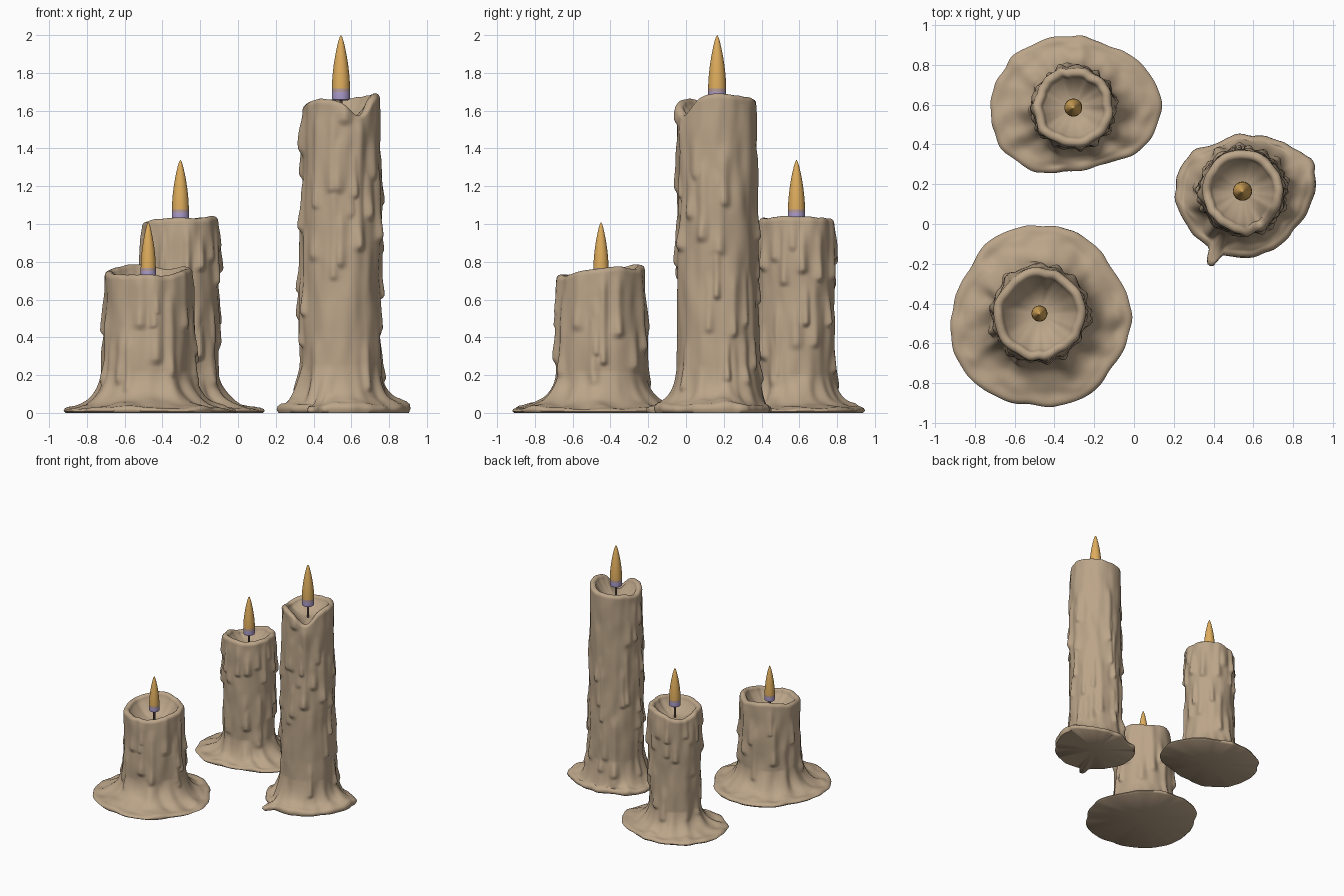
import bpy, bmesh, math, random
from mathutils import Vector, noise

if "Cube" in bpy.data.objects:
    bpy.data.objects.remove(bpy.data.objects["Cube"])

def material(name, rgb):
    m = bpy.data.materials.new(name)
    m.diffuse_color = (*rgb, 1)
    m.use_nodes = True
    m.node_tree.nodes["Principled BSDF"].inputs["Base Color"].default_value = m.diffuse_color
    return m

WAX = material("tan_wax", (0.50, 0.375, 0.25))
ORANGE = material("flame_orange", (0.74, 0.42, 0.11))
BLEND = material("flame_grey_band", (0.46, 0.33, 0.32))
PURPLE = material("flame_purple", (0.42, 0.34, 0.62))
WICK = material("dark_wick", (0.09, 0.06, 0.04))
N = 168  # segments around each candle


def smooth(x):
    x = min(1, max(0, x))
    return x * x * (3 - 2 * x)


def periodic(vals, th):
    """Catmull-Rom interpolation of values evenly spaced around the circle."""
    n = len(vals)
    f = (th / math.tau * n) % n
    i = int(f)
    t = f - i
    a, b, c, d = (vals[(i + k) % n] for k in (-1, 0, 1, 2))
    return b + 0.5 * t * (c - a + t * (2*a - 5*b + 4*c - d + t * (3*(b - c) + d - a)))


def adiff(a, b):
    return (a - b + math.pi) % math.tau - math.pi


def finish(bm, name, mats, angle=60):
    me = bpy.data.meshes.new(name)
    bm.to_mesh(me)
    bm.free()
    ob = bpy.data.objects.new(name, me)
    bpy.context.collection.objects.link(ob)
    for m in mats:
        me.materials.append(m)
    bpy.ops.object.select_all(action='DESELECT')
    ob.select_set(True)
    bpy.context.view_layer.objects.active = ob
    bpy.ops.object.shade_smooth_by_angle(angle=math.radians(angle))
    return ob


def skin(bm, rings, first, last):
    """Join rings of points with quads, closed by a centre point at both ends."""
    rows = [[bm.verts.new(p) for p in r] for r in rings]
    n = len(rows[0])
    a, b = bm.verts.new(first), bm.verts.new(last)
    faces = []
    for j in range(n):
        k = (j + 1) % n
        bm.faces.new((a, rows[0][k], rows[0][j]))
        bm.faces.new((b, rows[-1][j], rows[-1][k]))
        for i in range(len(rows) - 1):
            faces.append((i, bm.faces.new((rows[i][j], rows[i][k], rows[i+1][k], rows[i+1][j]))))
    return faces


def candle(name, cx, cy, r_low, r_top, puddle, rim, thick, foot_h, bowl_z, drips, spikes, wall_rows):
    top = sum(rim) / len(rim)

    # wall radius: taper, lumpy wax and running drips
    def wall(th, z):
        c, s = math.cos(th), math.sin(th)
        r = r_low + (r_top - r_low) * z / top
        r += 0.009 * noise.noise(Vector((c * 1.3 + cx * 9, s * 1.3, z * 3)))
        r += 0.009 * noise.noise(Vector((c * 3.2, s * 3.2 + cy * 9, z * 5)))
        extra = 0
        for a, zt, zb, w, amp in drips:
            d = adiff(th, a) * r / w
            if abs(d) < 2.5 and zb - w < z < zt + 0.1:
                v = smooth((z - zb + w) / (1.6 * w)) * smooth((zt + 0.1 - z) / 0.12)
                v *= 0.5 + 0.5 * math.exp(-((z - zb - w) / 0.07) ** 2)
                extra = max(extra, amp * v * math.exp(-d * d))
        return r + extra

    columns = []
    for j in range(N):
        th = math.tau * j / N
        c, s = math.cos(th), math.sin(th)
        H = periodic(rim, th) + 0.006 * noise.noise(Vector((c * 3, s * 3, cx * 5)))
        R = periodic(puddle, th) + 0.014 * noise.noise(Vector((c * 4, s * 4, cy * 7)))
        for a, w, amp in spikes:
            R += amp * math.exp(-(adiff(th, a) / w) ** 4)
        t = thick * (1 + 0.5 * noise.noise(Vector((c * 3, s * 3, 4 + cx))))
        # puddle edge
        pts = [(R - 0.01, 0), (R, 0.35 * t), (R - 0.005, 0.75 * t), (R - 0.022, t)]
        # puddle top sweeping up into the wall
        rw = wall(th, foot_h)
        p1 = rw + 0.02 + 0.05 * noise.noise(Vector((c * 3.5, s * 3.5, 9 + cx)))
        p0 = R - 0.022
        for i in range(1, 24):
            u = i / 24
            r = (1-u)**2 * p0 + 2*u*(1-u) * p1 + u*u * rw
            z = (1-u)**2 * t + 2*u*(1-u) * (t + 0.012) + u*u * foot_h
            r += (wall(th, z) - rw) * u
            z += 0.022 * noise.noise(Vector((c * r * 11, s * r * 11, cx * 3))) * (1 - u) * smooth(u * 6)
            pts.append((r, max(z, 0.012)))
        # wall
        z1 = H - 0.024
        for i in range(wall_rows + 1):
            z = foot_h + (z1 - foot_h) * i / wall_rows
            pts.append((wall(th, z), z))
        # rounded rim
        ro = pts[-1][0]
        for i in range(1, 8):
            a = math.pi * i / 8
            pts.append((ro - 0.024 + 0.024 * math.cos(a), z1 + 0.024 * math.sin(a)))
        # melted bowl
        ri = ro - 0.048
        for i in range(16):
            q = 1 - i / 16
            pts.append((ri * q, bowl_z + (z1 - bowl_z) * q ** 2.6))
        columns.append([(cx + r * c, cy + r * s, z) for r, z in pts])
    bm = bmesh.new()
    skin(bm, list(zip(*columns)), (cx, cy, 0), (cx, cy, bowl_z))
    finish(bm, name + "_wax", [WAX])


def flame(name, cx, cy, z0, z1, rad, bowl_z):
    h = z1 - z0
    prof = [(0.8, 0), (0.97, 0.015), (1, 0.06), (1, 0.125), (1, 0.18), (0.97, 0.3), (0.9, 0.42),
            (0.79, 0.55), (0.64, 0.68), (0.47, 0.8), (0.3, 0.9), (0.14, 0.97)]
    n = 32
    rings = [[(cx + rad * r * math.cos(math.tau * j / n), cy + rad * r * math.sin(math.tau * j / n),
               z0 + h * f) for j in range(n)] for r, f in prof]
    bm = bmesh.new()
    skin(bm, rings, (cx, cy, z0), (cx, cy, z1))
    # purple base, grey band, orange above
    for f in bm.faces:
        k = (f.calc_center_median().z - z0) / h
        f.material_index = 2 if k < 0.12 else 1 if k < 0.18 else 0
    finish(bm, name + "_flame", [ORANGE, BLEND, PURPLE], 50)
    # wick
    bpy.ops.mesh.primitive_cylinder_add(vertices=12, radius=0.008, depth=z0 + 0.04 - bowl_z,
                                        location=(cx, cy, (z0 + 0.02 + bowl_z) / 2))
    bpy.context.object.name = name + "_wick"
    bpy.context.object.data.materials.append(WICK)
    bpy.ops.object.shade_smooth_by_angle(angle=math.radians(40))


def random_drips(seed, count, zlo, zhi, lmin, lmax):
    rnd = random.Random(seed)
    out = []
    for i in range(count):
        a = math.tau * (i * 0.618 + rnd.uniform(-0.03, 0.03))
        zt = rnd.uniform(zlo, zhi)
        out.append((a, zt, max(0.02, zt - rnd.uniform(lmin, lmax)),
                    rnd.uniform(0.018, 0.032), rnd.uniform(0.014, 0.028)))
    return out


rad = math.radians
# short front candle
candle("short_candle", -0.475, -0.45, 0.245, 0.228,
       [.465, .43, .45, .44, .44, .42, .44, .47, .475, .465, .475, .45],
       [.765, .775, .76, .78, .785, .77, .75, .735, .73, .73, .73, .75],
       0.03, 0.22, 0.62,
       random_drips(3, 22, 0.3, 0.72, 0.12, 0.4)
       + [(rad(-80), .66, .52, .022, .02), (rad(-115), .35, .12, .025, .025)],
       [], 70)
flame("short_candle", -0.475, -0.45, 0.715, 1.01, 0.04, 0.62)

# middle back candle with heavy drips below its rim
candle("middle_candle", -0.305, 0.585, 0.2, 0.2,
       [.445, .41, .36, .36, .38, .40, .415, .41, .37, .32, .33, .40],
       [1.04, 1.035, 1.03, 1.02, .99, .98, 1.01, 1.02, 1.03, 1.035, 1.03, 1.04],
       0.03, 0.2, 0.92,
       random_drips(8, 18, 0.88, 0.96, 0.06, 0.28) + random_drips(9, 18, 0.3, 0.8, 0.1, 0.35),
       [], 95)
flame("middle_candle", -0.305, 0.585, 1.02, 1.34, 0.045, 0.92)

# tall right candle with a notched rim and one long run below it
candle("tall_candle", 0.545, 0.165, 0.215, 0.203,
       [.365, .36, .30, .285, .28, .33, .335, .335, .33, .335, .33, .33],
       [1.69, 1.68, 1.67, 1.66, 1.66, 1.65, 1.625, 1.65, 1.66, 1.645, 1.575, 1.665],
       0.045, 0.25, 1.55,
       random_drips(5, 40, 0.3, 1.55, 0.12, 0.45)
       + [(rad(-63), 1.5, 0.87, .028, .03), (rad(185), 1.5, 1.38, .035, .025),
          (rad(-85), 1.6, 1.54, .03, .022)],
       [(rad(246), 0.085, 0.075), (rad(22), 0.1, 0.015)], 130)
flame("tall_candle", 0.545, 0.165, 1.655, 2.0, 0.048, 1.55)
